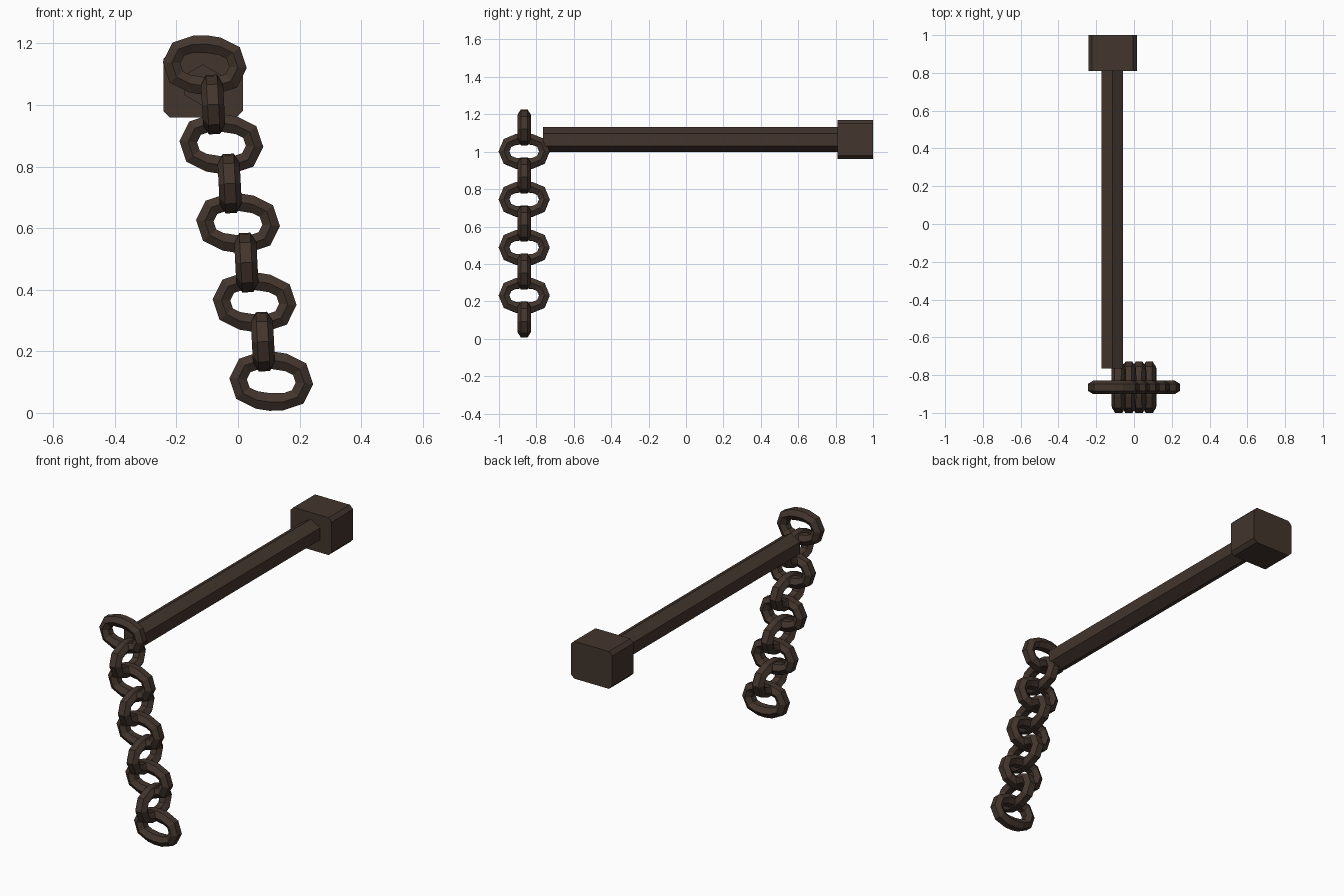
import bpy, bmesh
from math import pi, cos, sin, radians
from mathutils import Vector, Matrix

cube = bpy.data.objects.get("Cube")
if cube:
    bpy.data.objects.remove(cube)

iron = bpy.data.materials.new("dark_brown_iron")
iron.use_nodes = True
colour = (0.055, 0.035, 0.026, 1)
iron.diffuse_color = colour
iron.node_tree.nodes["Principled BSDF"].inputs["Base Color"].default_value = colour


def add_object(name, bm):
    bmesh.ops.recalc_face_normals(bm, faces=bm.faces)
    mesh = bpy.data.meshes.new(name)
    bm.to_mesh(mesh)
    bm.free()
    mesh.materials.append(iron)
    obj = bpy.data.objects.new(name, mesh)
    bpy.context.collection.objects.link(obj)
    return obj


def link_bmesh(sides=6):
    """Faceted oval link lying in the xz plane."""
    bm = bmesh.new()
    straight, cap = 0.044, 0.064
    path = []
    for side in (1, -1):
        for i in range(5):
            a = pi / 2 - i * pi / 4
            n = Vector((cos(a), 0, sin(a))) * side
            path.append((Vector((straight * side, 0, 0)) + n * cap, n))
        path.append((Vector((0, 0, -cap * 1.06 * side)), Vector((0, 0, -side))))
    rings = []
    for centre, n in path:
        ring = []
        for k in range(sides):
            t = 2 * pi * k / sides
            ring.append(bm.verts.new(centre + n * sin(t) * 0.033
                                     + Vector((0, cos(t) * 0.036, 0))))
        rings.append(ring)
    for i, ring in enumerate(rings):
        nxt = rings[(i + 1) % len(rings)]
        for k in range(sides):
            j = (k + 1) % sides
            bm.faces.new((ring[k], ring[j], nxt[j], nxt[k]))
    return bm


# Hanging chain: nine links, alternately crosswise and lengthwise
top, bottom = Vector((-0.108, -0.865, 1.13)), Vector((0.108, -0.865, 0.103))
for i in range(9):
    bm = link_bmesh()
    turn = Matrix.Rotation(radians(4), 4, 'Y')
    if i % 2:
        turn = Matrix.Rotation(radians(-3), 4, 'Y') @ Matrix.Rotation(pi / 2, 4, 'Z')
    place = Matrix.Translation(top.lerp(bottom, i / 8))
    bm.transform(place @ turn)
    add_object(f"chain_link_{i + 1}", bm)

# Six-sided bar running front to back, ridge upward
bm = bmesh.new()
bmesh.ops.create_cone(bm, cap_ends=True, segments=6, radius1=0.067,
                      radius2=0.067, depth=1.6)
bm.transform(Matrix.Translation((-0.115, 0.035, 1.065))
             @ Matrix.Rotation(pi / 2, 4, 'X'))
# Keep a ridge at the top whichever way the polygon starts
if max(v.co.z for v in bm.verts) < 1.13:
    bmesh.ops.rotate(bm, verts=bm.verts, cent=(-0.115, 0, 1.065),
                     matrix=Matrix.Rotation(pi / 6, 3, 'Y'))
add_object("bar", bm)

# Wall block with chamfered long edges
bm = bmesh.new()
bmesh.ops.create_cube(bm, size=1)
bm.transform(Matrix.Translation((-0.113, 0.905, 1.065))
             @ Matrix.Diagonal((0.257, 0.19, 0.21, 1)))
edges = [e for e in bm.edges if abs(e.verts[0].co.y - e.verts[1].co.y) > 0.1]
bmesh.ops.bevel(bm, geom=edges, offset=0.02, segments=1, affect='EDGES')
add_object("wall_block", bm)
